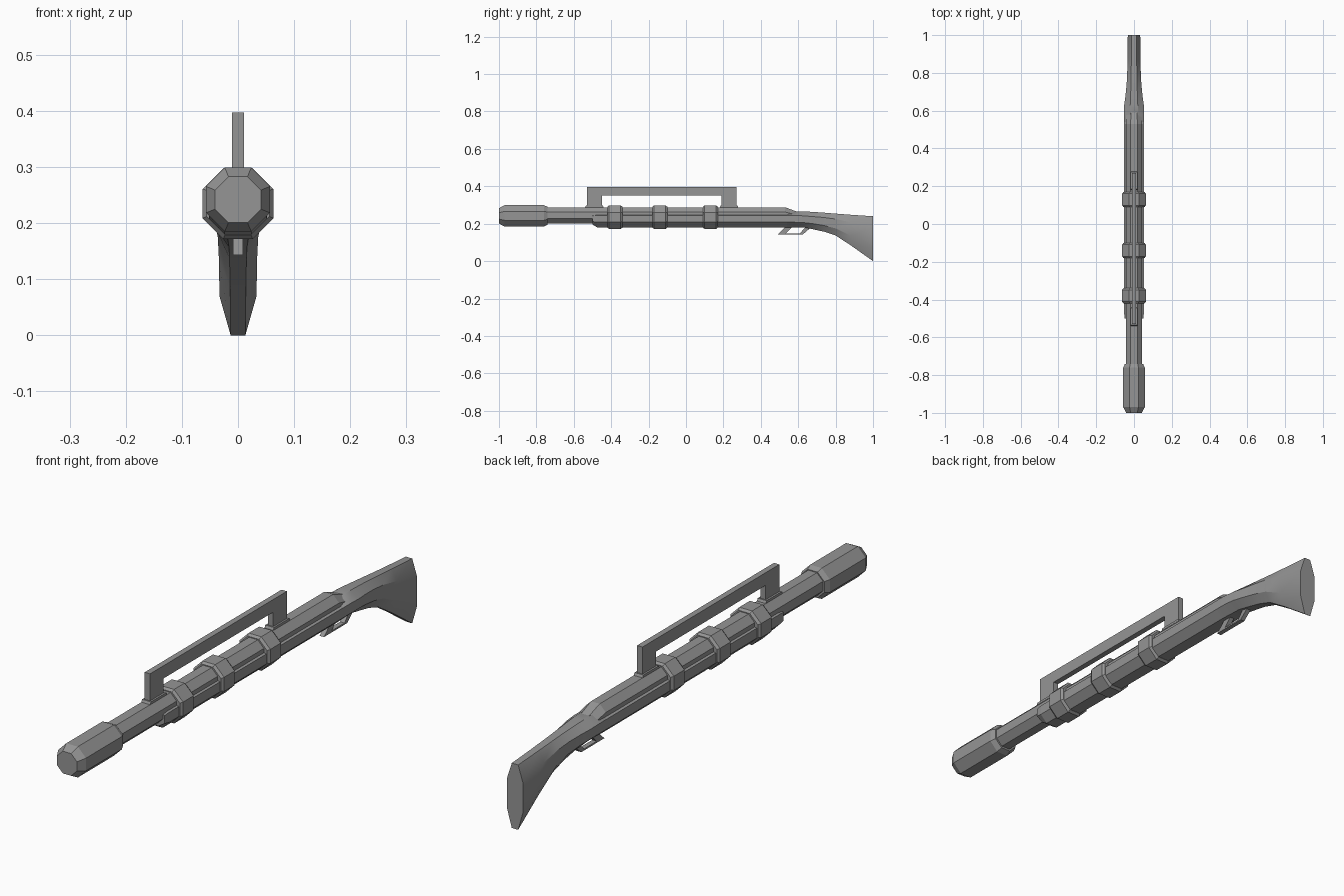
import bpy
import bmesh
import math

if "Cube" in bpy.data.objects:
    bpy.data.objects.remove(bpy.data.objects["Cube"], do_unlink=True)

grey = bpy.data.materials.new("gunmetal grey")
grey.use_nodes = True
grey.diffuse_color = (0.3, 0.3, 0.3, 1)
grey.node_tree.nodes["Principled BSDF"].inputs["Base Color"].default_value = (0.3, 0.3, 0.3, 1)


def finish(name, bm):
    bmesh.ops.recalc_face_normals(bm, faces=bm.faces)
    mesh = bpy.data.meshes.new(name)
    bm.to_mesh(mesh)
    bm.free()
    mesh.materials.append(grey)
    obj = bpy.data.objects.new(name, mesh)
    bpy.context.collection.objects.link(obj)
    return obj


def loft(name, sections):
    """Join eight-sided sections: y, half width, half flat, bottom, low, high, top."""
    bm = bmesh.new()
    rings = []
    for y, w, f, bottom, low, high, top in sections:
        right = [(f, bottom), (w, low), (w, high), (f, top)]
        ring = right + [(-x, z) for x, z in reversed(right)]
        rings.append([bm.verts.new((x, y, z)) for x, z in ring])
    for a, b in zip(rings, rings[1:]):
        for i in range(8):
            j = (i + 1) % 8
            bm.faces.new((a[i], a[j], b[j], b[i]))
    bm.faces.new(rings[0])
    bm.faces.new(rings[-1])
    return finish(name, bm)


def octagon(y, r, z):
    """Regular flat-topped section of half height r about height z."""
    f = r * math.tan(math.pi / 8)
    return (y, r, f, z - r, z - f, z + f, z + r)


def plate(name, outline, half):
    """Extrude a side outline of (y, z) points across x."""
    bm = bmesh.new()
    face = bm.faces.new([bm.verts.new((-half, y, z)) for y, z in outline])
    new = bmesh.ops.extrude_face_region(bm, geom=[face])["geom"]
    verts = [v for v in new if isinstance(v, bmesh.types.BMVert)]
    bmesh.ops.translate(bm, verts=verts, vec=(2 * half, 0, 0))
    return finish(name, bm)


# Muzzle with chamfered front and back
loft("muzzle", [octagon(-1, 0.041, 0.242), octagon(-0.97, 0.057, 0.242),
                octagon(-0.76, 0.057, 0.242), octagon(-0.74, 0.048, 0.243)])

# Barrel, its top sloping down at the back
loft("barrel", [octagon(-0.76, 0.043, 0.245), octagon(0.53, 0.043, 0.245),
                (0.6, 0.04, 0.016, 0.2, 0.22, 0.245, 0.262)])

# Lower shell around the barrel
loft("fore_stock", [(-0.5, 0.05, 0.024, 0.196, 0.212, 0.242, 0.247),
                    (-0.475, 0.052, 0.024, 0.18, 0.208, 0.245, 0.25),
                    (0.54, 0.054, 0.024, 0.18, 0.208, 0.245, 0.25)])

# Shoulder stock
stock = loft("shoulder_stock", [
    (0.54, 0.054, 0.024, 0.18, 0.208, 0.245, 0.25),
    (0.58, 0.054, 0.022, 0.18, 0.208, 0.245, 0.266),
    (0.63, 0.052, 0.02, 0.18, 0.206, 0.242, 0.266),
    (0.68, 0.045, 0.018, 0.17, 0.2, 0.238, 0.263),
    (0.74, 0.039, 0.016, 0.157, 0.19, 0.233, 0.259),
    (0.8, 0.036, 0.015, 0.137, 0.175, 0.225, 0.254),
    (0.88, 0.034, 0.014, 0.085, 0.135, 0.208, 0.248),
    (1, 0.033, 0.013, 0, 0.07, 0.178, 0.24)])
for poly in stock.data.polygons:
    poly.use_smooth = True
for obj in bpy.context.selected_objects:
    obj.select_set(False)
stock.select_set(True)
bpy.context.view_layer.objects.active = stock
bpy.ops.object.shade_smooth_by_angle(angle=math.radians(25))

# Clamping bands
for label, y in (("front", -0.38), ("middle", -0.14), ("rear", 0.13)):
    loft(label + "_band", [octagon(y + dy, r, 0.235) for dy, r in
                           ((-0.04, 0.056), (-0.031, 0.063), (0.031, 0.063), (0.04, 0.056))])

# Carrying handle and its two feet
plate("carry_handle", [(-0.53, 0.285), (-0.53, 0.397), (0.27, 0.397), (0.27, 0.285),
                       (0.19, 0.285), (0.19, 0.35), (-0.45, 0.35), (-0.45, 0.285)], 0.011)
for label, y in (("front", -0.49), ("rear", 0.23)):
    plate(label + "_handle_foot", [(y - 0.053, 0.28), (y - 0.045, 0.297),
                                   (y + 0.045, 0.297), (y + 0.053, 0.28)], 0.018)

# Trigger guard
plate("trigger_guard", [(0.54, 0.19), (0.49, 0.143), (0.625, 0.143), (0.68, 0.19),
                        (0.645, 0.19), (0.61, 0.149), (0.535, 0.149), (0.575, 0.19)], 0.009)
